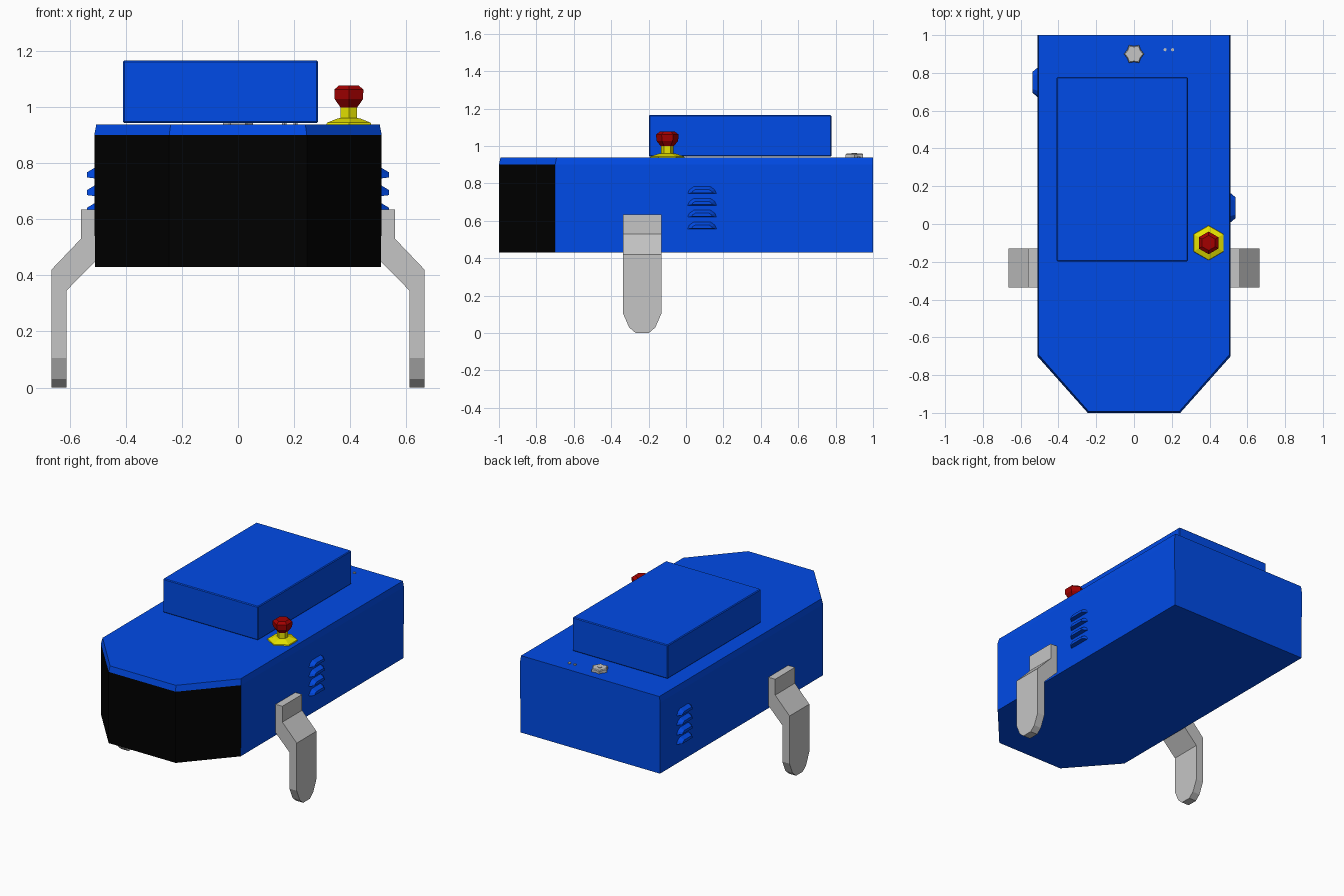
import bpy, bmesh, math

if "Cube" in bpy.data.objects:
    bpy.data.objects.remove(bpy.data.objects["Cube"])


def material(name, rgb):
    m = bpy.data.materials.new(name)
    m.diffuse_color = (*rgb, 1)
    m.use_nodes = True
    m.node_tree.nodes["Principled BSDF"].inputs["Base Color"].default_value = m.diffuse_color
    return m


BLUE = material("blue paint", (0.0, 0.07, 0.8))
BLACK = material("black panel", (0.0, 0.0, 0.0))
GREY = material("grey metal", (0.56, 0.56, 0.56))
YELLOW = material("yellow", (0.9, 0.87, 0.0))
RED = material("red", (0.36, 0.0, 0.0))


def loft(name, rings, mats, rule=None):
    """Skin a stack of equal-length rings and cap both ends."""
    bm = bmesh.new()
    vs = [[bm.verts.new(p) for p in r] for r in rings]
    n = len(rings[0])
    for k in range(len(vs) - 1):
        for i in range(n):
            j = (i + 1) % n
            f = bm.faces.new((vs[k][i], vs[k][j], vs[k + 1][j], vs[k + 1][i]))
            if rule:
                f.material_index = rule(k, i)
    bm.faces.new(vs[0])
    bm.faces.new(vs[-1])
    bmesh.ops.recalc_face_normals(bm, faces=bm.faces)
    me = bpy.data.meshes.new(name)
    bm.to_mesh(me)
    bm.free()
    for m in mats:
        me.materials.append(m)
    ob = bpy.data.objects.new(name, me)
    bpy.context.collection.objects.link(ob)
    return ob


def turned(name, x, y, profile, mat, sides=6, lobe=1.0):
    """Low-poly turned part; profile is (radius, z). lobe shrinks every second corner."""
    rings = []
    for r, z in profile:
        ring = []
        for i in range(sides):
            a = math.pi / 2 + 2 * math.pi * i / sides
            q = r * (lobe if i % 2 == 0 else 1)
            ring.append((x + q * math.cos(a), y + q * math.sin(a), z))
        rings.append(ring)
    return loft(name, rings, [mat])


# Body: chamfered nose, black nose panel below a blue rim
def body_ring(w, nose, inset, z):
    return [(-w, 1, z), (-w, -0.70 + inset, z), (-nose, -1 + inset, z),
            (nose, -1 + inset, z), (w, -0.70 + inset, z), (w, 1, z)]


loft("body", [body_ring(0.510, 0.245, 0.0, 0.43),
              body_ring(0.512, 0.245, 0.0, 0.90),
              body_ring(0.505, 0.24, 0.008, 0.938)],
     [BLUE, BLACK], lambda k, i: 1 if k == 0 and i in (1, 2, 3) else 0)

# Raised box on top with thin bevelled edges
top = loft("top_box", [[(-0.41, -0.198, z), (0.285, -0.198, z), (0.285, 0.777, z), (-0.41, 0.777, z)]
                       for z in (0.943, 1.166)], [BLUE])
bev = top.modifiers.new("edge", 'BEVEL')
bev.width = 0.005
bev.segments = 1

# Bent legs: outer (x, z), inner (x, z), half width, from the bracket to the rounded foot
YC = -0.234
LEG = [
    (0.56, 0.635, 0.508, 0.635, 0.103),
    (0.56, 0.53, 0.508, 0.45, 0.103),
    (0.665, 0.42, 0.612, 0.345, 0.103),
    (0.665, 0.105, 0.612, 0.105, 0.103),
    (0.665, 0.03, 0.612, 0.03, 0.07),
    (0.665, 0.0, 0.612, 0.0, 0.035),
]
for side, label in ((1, "right"), (-1, "left")):
    loft(label + "_leg", [[(side * xo, YC - h, zo), (side * xo, YC + h, zo),
                           (side * xi, YC + h, zi), (side * xi, YC - h, zi)]
                          for xo, zo, xi, zi, h in LEG], [GREY])

# Louvred vents: four hoods per side
for side, yc, label in ((1, 0.086, "right"), (-1, 0.75, "left")):
    for k in range(4):
        z = 0.556 + 0.063 * k
        wall = [(-0.08, 0), (-0.07, 0.022), (-0.045, 0.04),
                (0.045, 0.04), (0.07, 0.022), (0.08, 0)]
        lip = [(-0.055, 0.004), (-0.05, 0.014), (-0.036, 0.022),
               (0.036, 0.022), (0.05, 0.014), (0.055, 0.004)]
        loft(f"{label}_vent_{k + 1}",
             [[(side * x, yc + y, z + h) for y, h in outline]
              for x, outline in ((0.508, wall), (0.538, lip))], [BLUE])

# Stop button: shallow yellow collar with stem, and red head
turned("button_collar", 0.395, -0.1,
       [(0.093, 0.936), (0.09, 0.944), (0.05, 0.958), (0.034, 0.961), (0.034, 1.0)], YELLOW)
turned("button_head", 0.395, -0.1,
       [(0.035, 0.999), (0.058, 1.028), (0.06, 1.062), (0.04, 1.077)], RED)

# Rear filler cap and two small pins
turned("filler_cap", 0, 0.9, [(0.054, 0.935), (0.054, 0.955), (0.048, 0.96)], GREY, 12, 0.78)
turned("cap_centre", 0, 0.9, [(0.014, 0.955), (0.014, 0.963)], GREY)
for i, x in enumerate((0.165, 0.205)):
    turned(f"pin_{i + 1}", x, 0.923, [(0.009, 0.935), (0.009, 0.945)], GREY)
